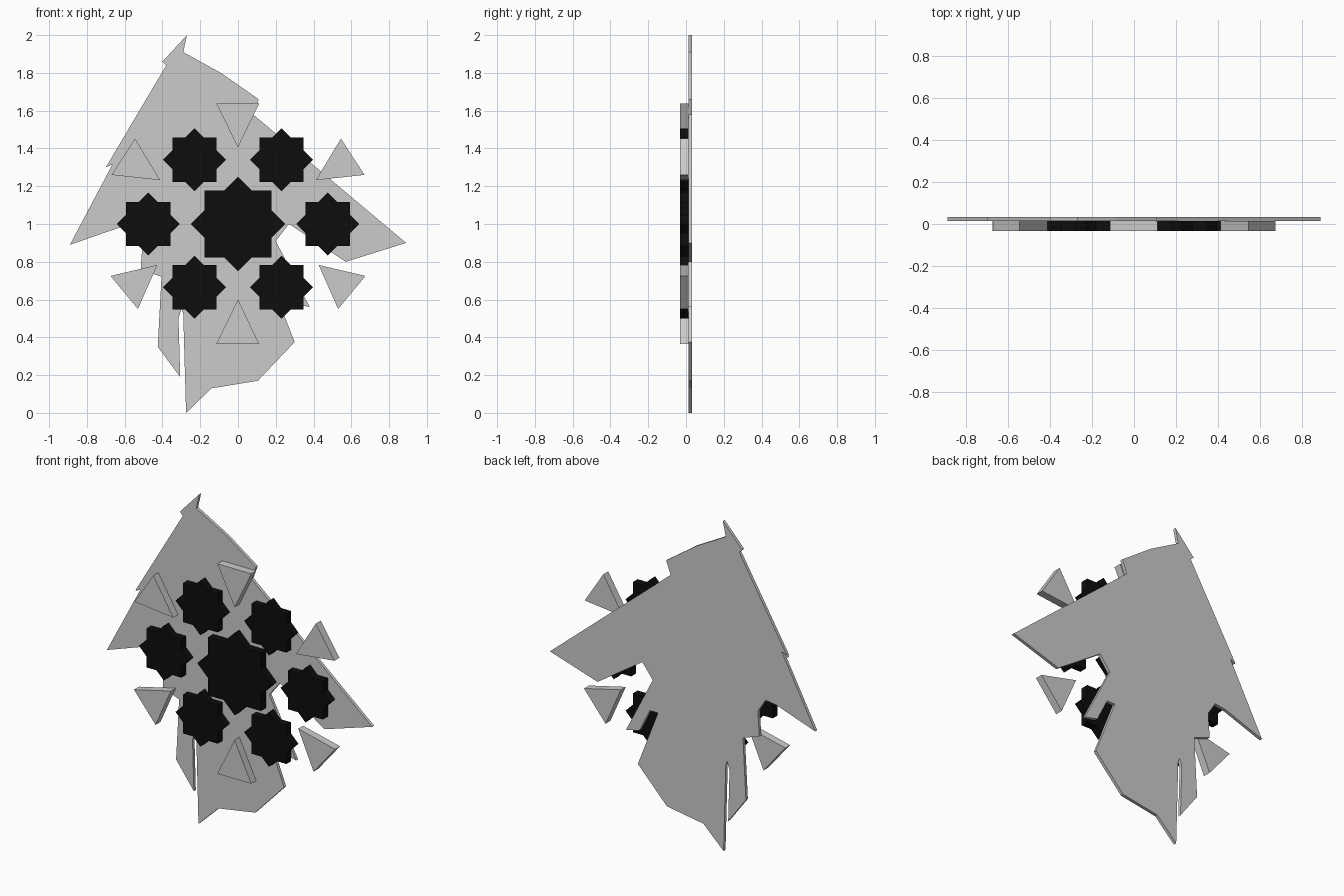
import bpy
import bmesh
from math import cos, sin, pi

cube = bpy.data.objects.get("Cube")
if cube:
    bpy.data.objects.remove(cube)


def make_material(name, rgb):
    mat = bpy.data.materials.new(name)
    mat.use_nodes = True
    mat.diffuse_color = (*rgb, 1)
    mat.node_tree.nodes["Principled BSDF"].inputs["Base Color"].default_value = (*rgb, 1)
    return mat


pale_grey = make_material("pale_grey", (0.6, 0.6, 0.6))
black = make_material("black", (0.004, 0.004, 0.004))

FRONT, MIDDLE, BACK = -0.033, 0.014, 0.033


def slab(name, outline, y_front, y_back, mat):
    """Extrude an (x, z) outline from y_front to y_back."""
    bm = bmesh.new()
    face = bm.faces.new([bm.verts.new((x, y_front, z)) for x, z in outline])
    extruded = bmesh.ops.extrude_face_region(bm, geom=[face])["geom"]
    moved = [v for v in extruded if isinstance(v, bmesh.types.BMVert)]
    bmesh.ops.translate(bm, verts=moved, vec=(0, y_back - y_front, 0))
    bmesh.ops.recalc_face_normals(bm, faces=bm.faces)
    mesh = bpy.data.meshes.new(name)
    bm.to_mesh(mesh)
    bm.free()
    mesh.materials.append(mat)
    obj = bpy.data.objects.new(name, mesh)
    bpy.context.collection.objects.link(obj)
    return obj


def star(name, x, z, radius):
    """Eight-pointed star formed by two crossed squares."""
    inner = radius * cos(pi / 4) / cos(pi / 8)
    outline = []
    for i in range(16):
        r = inner if i % 2 else radius
        outline.append((x + r * cos(i * pi / 8), z + r * sin(i * pi / 8)))
    return slab(name, outline, FRONT, MIDDLE, black)


# Jagged backing plate, clockwise from the top spike
plate = [
    (-0.27, 2.0), (-0.29, 1.91), (-0.09, 1.80), (0.11, 1.66), (0.08, 1.58),
    (0.89, 0.90), (0.57, 0.80), (0.27, 1.0), (0.20, 0.91),
    (0.38, 0.56), (0.29, 0.58), (0.22, 0.72), (0.165, 0.72),
    (0.30, 0.375), (0.105, 0.17), (-0.14, 0.13), (-0.275, 0.0),
    (-0.29, 0.53), (-0.30, 0.55), (-0.315, 0.50), (-0.306, 0.19),
    (-0.425, 0.35), (-0.405, 0.72), (-0.43, 0.73), (-0.515, 0.76),
    (-0.505, 0.91), (-0.555, 0.99), (-0.63, 0.98), (-0.89, 0.89),
    (-0.665, 1.315), (-0.70, 1.30), (-0.38, 1.84), (-0.40, 1.86),
]
slab("backing_plate", plate, MIDDLE, BACK, pale_grey)

# Large star ringed by six small ones
star("centre_star", 0, 1, 0.25)
for side, label in ((1, "left"), (-1, "right")):
    for level, x, z in (("upper", 0.23, 1.34), ("middle", 0.475, 1.0), ("lower", 0.23, 0.665)):
        star(f"{level}_{label}_star", side * x, z, 0.166)

# Triangles pointing inwards around the ring
slab("top_triangle", [(-0.115, 1.638), (0.112, 1.638), (0, 1.405)], FRONT, MIDDLE, pale_grey)
slab("bottom_triangle", [(-0.115, 0.365), (0.112, 0.365), (0, 0.6)], FRONT, MIDDLE, pale_grey)
upper = [(0.545, 1.452), (0.67, 1.26), (0.412, 1.232)]
lower = [(0.675, 0.725), (0.53, 0.55), (0.427, 0.783)]
for side, label in ((1, "left"), (-1, "right")):
    for level, points in (("upper", upper), ("lower", lower)):
        slab(f"{level}_{label}_triangle", [(side * x, z) for x, z in points],
             FRONT, MIDDLE, pale_grey)
